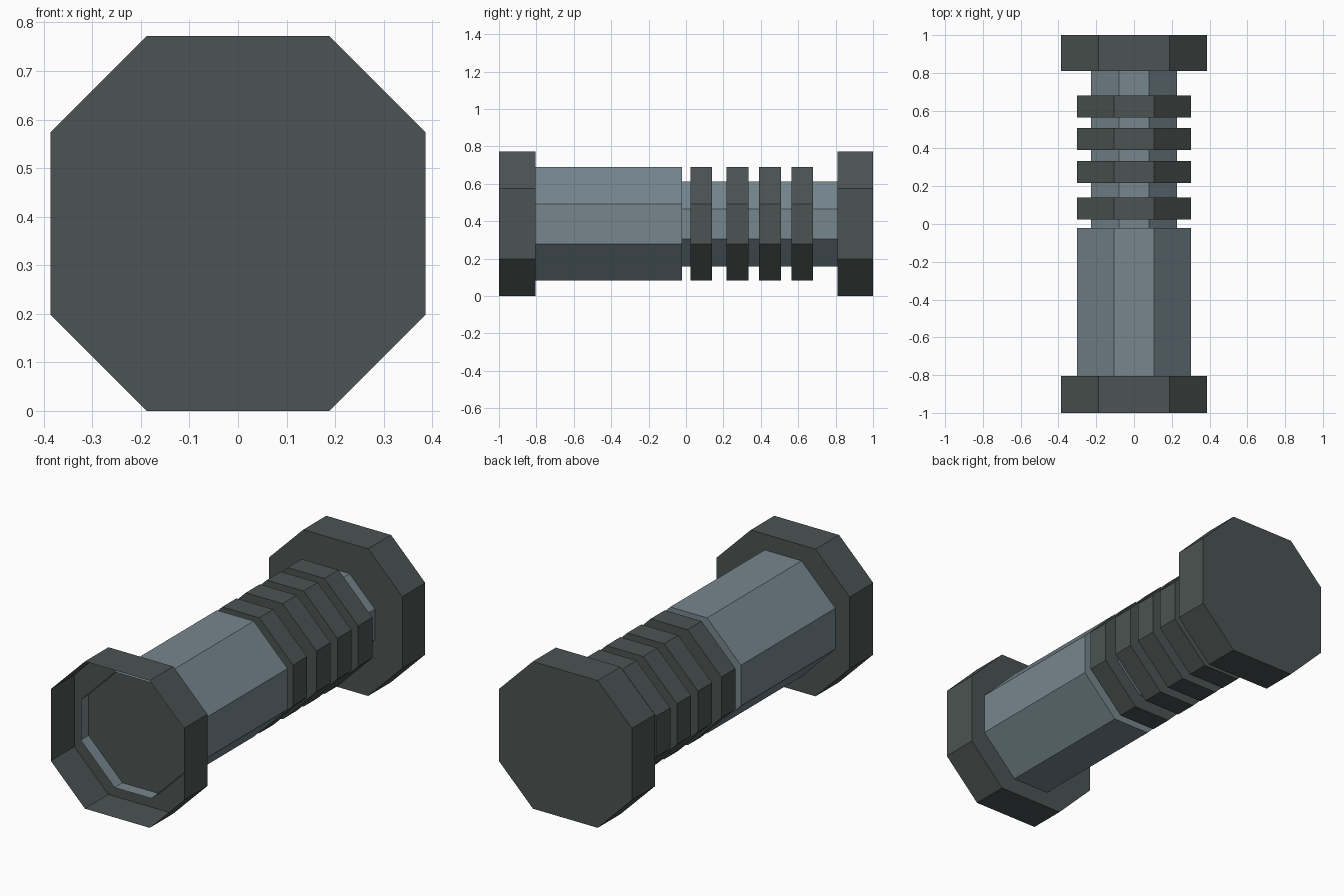
import bpy, bmesh

if "Cube" in bpy.data.objects:
    bpy.data.objects.remove(bpy.data.objects["Cube"])

CENTRE_Z = 0.386


def material(name, colour):
    m = bpy.data.materials.new(name)
    m.diffuse_color = (*colour, 1.0)
    m.use_nodes = True
    m.node_tree.nodes["Principled BSDF"].inputs["Base Color"].default_value = m.diffuse_color
    return m


dark = material("dark grey", (0.070, 0.088, 0.084))
steel = material("steel grey", (0.180, 0.240, 0.270))


def octagon_prism(name, half, flat, y0, y1, mat, front=True, back=True):
    """Octagonal prism along y; either end can be left open."""
    profile = [(flat, -half), (half, -flat), (half, flat), (flat, half),
               (-flat, half), (-half, flat), (-half, -flat), (-flat, -half)]
    bm = bmesh.new()
    a = [bm.verts.new((x, y0, z + CENTRE_Z)) for x, z in profile]
    b = [bm.verts.new((x, y1, z + CENTRE_Z)) for x, z in profile]
    for i in range(8):
        j = (i + 1) % 8
        bm.faces.new((a[i], a[j], b[j], b[i]))
    if front:
        bm.faces.new(a)
    if back:
        bm.faces.new(b[::-1])
    mesh = bpy.data.meshes.new(name)
    bm.to_mesh(mesh)
    bm.free()
    mesh.materials.append(mat)
    obj = bpy.data.objects.new(name, mesh)
    bpy.context.collection.objects.link(obj)
    return obj


# End caps: the front one is an open cup, the rear one is closed
octagon_prism("front_cup", 0.386, 0.188, -1.0, -0.805, dark, front=False)
octagon_prism("rear_cap", 0.386, 0.188, 0.81, 1.0, dark)

# Thick grip, its open front end standing slightly proud inside the cup
octagon_prism("grip_body", 0.303, 0.107, -0.87, -0.022, steel, front=False)

# Thin neck running to the rear cap
octagon_prism("neck", 0.227, 0.08, -0.022, 0.81, steel)

# Raised rings around the neck
for i, y in enumerate((0.023, 0.217, 0.391, 0.563)):
    octagon_prism(f"ring_{i + 1}", 0.303, 0.107, y, y + 0.117, dark)
